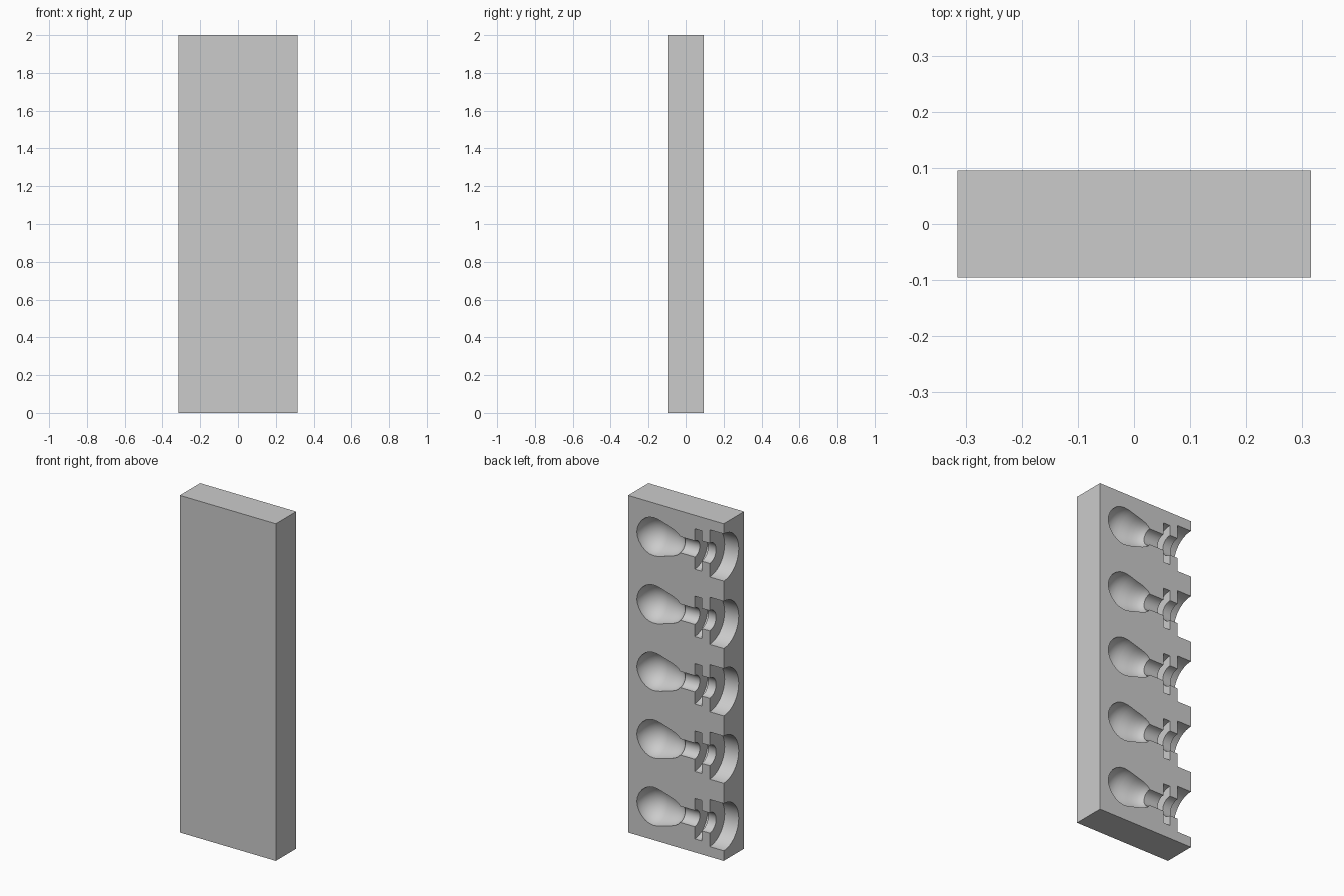
import bpy, bmesh, math
from mathutils import Matrix, Vector

cube = bpy.data.objects.get("Cube")
if cube:
    bpy.data.objects.remove(cube, do_unlink=True)

WIDTH, DEPTH, HEIGHT = 0.63, 0.19, 2.0
BACK = DEPTH / 2

grey = bpy.data.materials.new("plain grey")
grey.use_nodes = True
colour = (0.6, 0.6, 0.6, 1)
grey.diffuse_color = colour
grey.node_tree.nodes["Principled BSDF"].inputs["Base Color"].default_value = colour


def add_object(name, bm):
    bmesh.ops.recalc_face_normals(bm, faces=bm.faces)
    mesh = bpy.data.meshes.new(name)
    bm.to_mesh(mesh)
    bm.free()
    mesh.materials.append(grey)
    obj = bpy.data.objects.new(name, mesh)
    bpy.context.collection.objects.link(obj)
    return obj


def lathe(bm, profile, z, sides=64):
    """Revolve (x, radius) points about a line along x in the back face."""
    centre = Vector((0, BACK, z))
    points = [bm.verts.new((x, BACK, z + r)) for x, r in profile]
    edges = [bm.edges.new(pair) for pair in zip(points, points[1:])]
    result = bmesh.ops.spin(bm, geom=points + edges, cent=centre, axis=(1, 0, 0),
                            angle=math.tau, steps=sides, use_duplicate=False)
    bmesh.ops.remove_doubles(bm, verts=bm.verts, dist=0.0002)


# Mould block
bm = bmesh.new()
bmesh.ops.create_cube(bm, size=1, matrix=Matrix.Translation((0, 0, HEIGHT / 2))
                      @ Matrix.Diagonal((WIDTH, DEPTH, HEIGHT, 1)))
block = add_object("mould_block", bm)

# Turned cavity: round bulb, thin neck, thin disc, collar, wide open flange
profile = [(0.258, 0), (0.254, 0.025), (0.243, 0.052), (0.225, 0.077),
           (0.2, 0.098), (0.175, 0.109), (0.15, 0.113), (0.125, 0.111),
           (0.1, 0.105), (0.075, 0.097), (0.05, 0.09), (0.025, 0.083),
           (0.0, 0.073), (-0.018, 0.062), (-0.03, 0.048),
           (-0.125, 0.048), (-0.125, 0.12), (-0.17, 0.12), (-0.17, 0.06),
           (-0.223, 0.06), (-0.223, 0.14), (-0.36, 0.14), (-0.36, 0)]
bm = bmesh.new()
for i in range(5):
    lathe(bm, profile, 0.2 + 0.4 * i)
cutter = add_object("cavity_cutter", bm)
cutter.hide_render = True

# Cut the row of cavities into the back, then discard the cutter
cut = block.modifiers.new("cavities", "BOOLEAN")
cut.operation = "DIFFERENCE"
cut.solver = "EXACT"
cut.object = cutter
bpy.ops.object.select_all(action="DESELECT")
bpy.context.view_layer.objects.active = block
block.select_set(True)
bpy.ops.object.modifier_apply(modifier=cut.name)
bpy.data.objects.remove(cutter, do_unlink=True)
bpy.ops.object.shade_smooth_by_angle(angle=math.radians(30))
